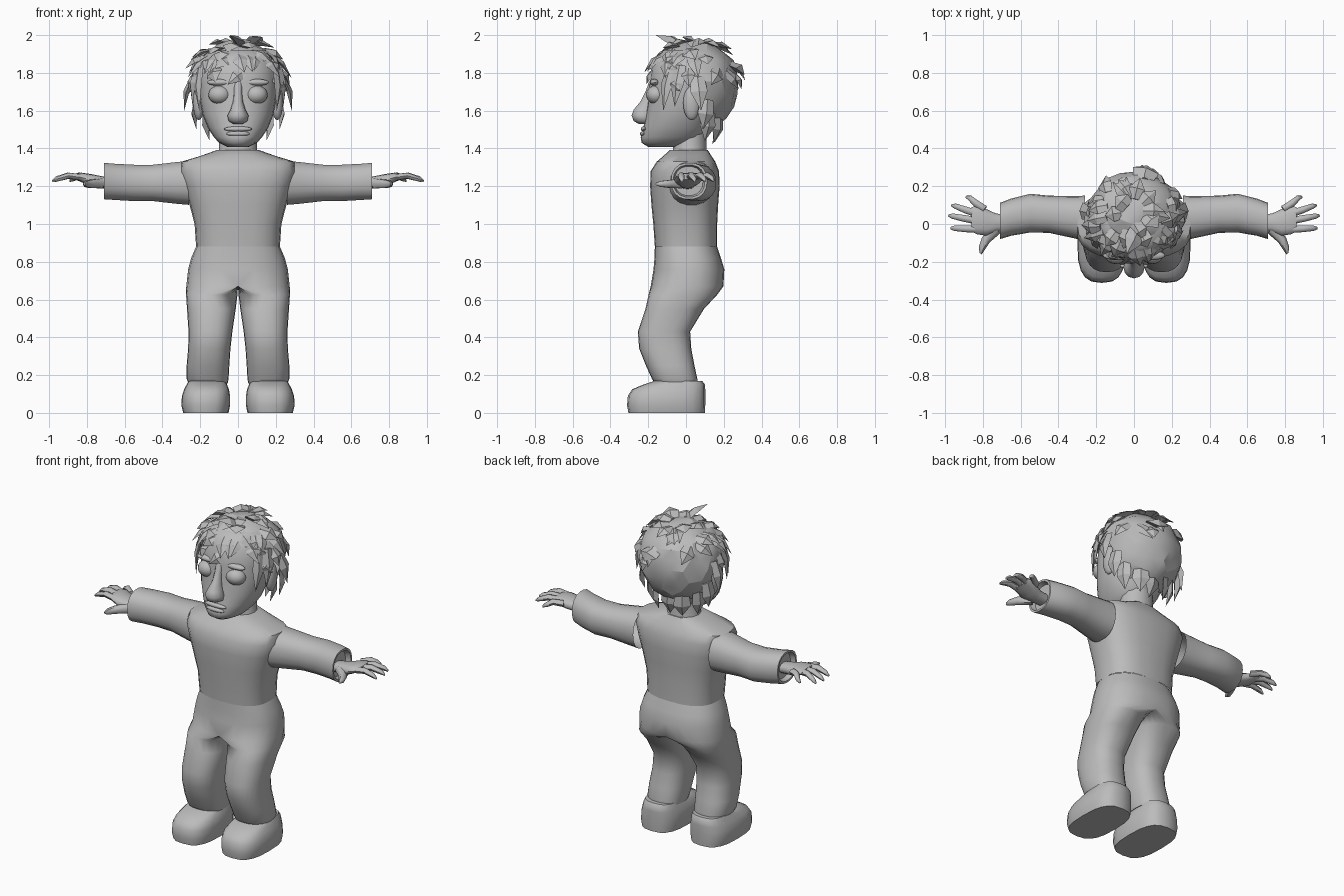
import bpy, bmesh, math, random
from mathutils import Vector

if "Cube" in bpy.data.objects:
    bpy.data.objects.remove(bpy.data.objects["Cube"])

random.seed(4)
GREY = bpy.data.materials.new("plain grey")
GREY.diffuse_color = (0.5, 0.5, 0.5, 1)
GREY.use_nodes = True
GREY.node_tree.nodes["Principled BSDF"].inputs["Base Color"].default_value = GREY.diffuse_color


def finish(name, bm, mirror=False, smooth=45):
    bmesh.ops.recalc_face_normals(bm, faces=bm.faces)
    me = bpy.data.meshes.new(name)
    bm.to_mesh(me)
    bm.free()
    me.materials.append(GREY)
    ob = bpy.data.objects.new(name, me)
    bpy.context.collection.objects.link(ob)
    if smooth:
        bpy.ops.object.select_all(action='DESELECT')
        ob.select_set(True)
        bpy.context.view_layer.objects.active = ob
        bpy.ops.object.shade_smooth_by_angle(angle=math.radians(smooth))
    if mirror:
        m = ob.modifiers.new("mirror", 'MIRROR')
        m.merge_threshold = 0.0005
    return ob


def loft(name, rings, axis='z', n=20, p=2.3, mirror=False, half=False, caps=(True, True), smooth=45):
    """Rings are (position, a0, a1, b0, b1); half clamps to x >= 0 for mirroring."""
    bm = bmesh.new()
    loops = []
    for t, a0, a1, b0, b1 in rings:
        loop = []
        for i in range(n):
            w = 2 * math.pi * i / n
            c, s = math.cos(w), math.sin(w)
            a = (a0 + a1) / 2 + (a1 - a0) / 2 * math.copysign(abs(c) ** (2 / p), c)
            b = (b0 + b1) / 2 + (b1 - b0) / 2 * math.copysign(abs(s) ** (2 / p), s)
            if half:
                a = max(a, 0)
            loop.append(bm.verts.new((a, b, t) if axis == 'z' else (t, a, b)))
        loops.append(loop)
    for lo, hi in zip(loops, loops[1:]):
        for i in range(n):
            j = (i + 1) % n
            q = (lo[i], lo[j], hi[j], hi[i])
            if not (half and all(v.co.x < 1e-5 for v in q)):
                bm.faces.new(q)
    if caps[0]:
        bm.faces.new(loops[0])
    if caps[1]:
        bm.faces.new(loops[-1])
    return finish(name, bm, mirror, smooth)


def ball(name, loc, size, mirror=False):
    bm = bmesh.new()
    bmesh.ops.create_uvsphere(bm, u_segments=16, v_segments=10, radius=1)
    for v in bm.verts:
        v.co = Vector(loc) + Vector(a * b for a, b in zip(v.co, size))
    return finish(name, bm, mirror)


def sym(rows):
    return [(z, -x, x, y0, y1) for z, x, y0, y1 in rows]


# trousers: each leg blends into half of the hips, then is mirrored
loft("trousers", [
    (.155, .055, .262, -.165, .06), (.18, .05, .272, -.18, .06),
    (.25, .046, .272, -.212, .045), (.34, .04, .264, -.248, .028),
    (.43, .03, .262, -.255, .022), (.55, .012, .27, -.215, .095),
    (.625, .003, .275, -.198, .165), (.67, -.274, .274, -.187, .198),
    (.76, -.264, .264, -.172, .203), (.82, -.248, .248, -.167, .185),
    (.88, -.222, .222, -.165, .165)],
    n=24, p=2.4, mirror=True, half=True, caps=(True, False), smooth=60)

# shoes
loft("shoe", [
    (0, .05, .29, -.305, .1), (.04, .042, .3, -.312, .102), (.09, .042, .297, -.308, .102),
    (.125, .048, .285, -.285, .102), (.15, .058, .272, -.225, .1), (.17, .065, .262, -.165, .085)],
    p=2.8, mirror=True)

# jumper body
loft("jumper_body", sym([
    (.88, .222, -.165, .165), (1.0, .23, -.173, .165), (1.1, .256, -.183, .17),
    (1.2, .285, -.19, .178), (1.28, .308, -.187, .175), (1.33, .3, -.155, .155),
    (1.36, .2, -.12, .135), (1.392, .11, -.085, .115)]), n=24, p=2.6, caps=(False, True))

# sleeves with a hollow cuff
loft("sleeve", [
    (.26, -.09, .15, 1.1, 1.335), (.32, -.075, .148, 1.105, 1.33), (.45, -.047, .15, 1.12, 1.315),
    (.55, -.045, .16, 1.12, 1.315), (.65, -.062, .135, 1.126, 1.32), (.71, -.08, .112, 1.13, 1.325),
    (.71, -.068, .1, 1.142, 1.313), (.68, -.06, .09, 1.15, 1.305)],
    axis='x', n=18, mirror=True, caps=(False, True))

# hands: palm, then tapered fingers and thumb
loft("palm", [
    (.67, -.035, .05, 1.185, 1.245), (.73, -.042, .055, 1.188, 1.255), (.78, -.062, .078, 1.2, 1.265),
    (.83, -.055, .095, 1.222, 1.272), (.86, -.04, .09, 1.235, 1.268)],
    axis='x', n=12, mirror=True)


def finger(name, pts, radii):
    bm = bmesh.new()
    d = (Vector(pts[-1]) - Vector(pts[0])).normalized()
    side = d.cross(Vector((0, 0, 1))).normalized()
    up = side.cross(d)
    loops = [[bm.verts.new(Vector(q) + r * (side * math.cos(k * math.pi / 3) + up * math.sin(k * math.pi / 3)))
              for k in range(6)] for q, r in zip(pts, radii)]
    for lo, hi in zip(loops, loops[1:]):
        for k in range(6):
            bm.faces.new((lo[k], lo[k - 1], hi[k - 1], hi[k]))
    bm.faces.new(loops[0])
    bm.faces.new(loops[-1])
    finish(name, bm, True, 60)


for i, (by, tx, ty) in enumerate([(.078, .89, .145), (.05, .967, .1), (.015, .983, .045), (-.028, .972, -.022)]):
    bx = .79 if i == 0 else .82
    finger("finger_%d" % (i + 1), [(bx, by, 1.245), ((bx + tx) / 2, (by + ty) / 2, 1.256),
                                   (tx - .02, ty * .9 + by * .1, 1.24), (tx, ty, 1.228)],
           (.02, .018, .014, .006))
finger("thumb", [(.73, -.03, 1.215), (.785, -.085, 1.212), (.807, -.13, 1.212), (.812, -.157, 1.212)],
       (.03, .024, .018, .007))

# neck and head
loft("neck", sym([(1.34, .125, -.09, .12), (1.39, .1, -.07, .11), (1.5, .1, -.075, .11)]), n=14, p=2)
loft("head", sym([
    (1.408, .055, -.2, -.02), (1.43, .1, -.235, .05), (1.46, .128, -.24, .09), (1.51, .16, -.226, .12),
    (1.58, .188, -.213, .14), (1.66, .202, -.2, .16), (1.75, .207, -.193, .19),
    (1.85, .2, -.18, .19), (1.92, .15, -.12, .16)]), n=24, p=2.15, smooth=60)
loft("nose", sym([
    (1.53, .025, -.25, -.18), (1.545, .05, -.277, -.17), (1.575, .056, -.288, -.17),
    (1.605, .04, -.277, -.17), (1.65, .026, -.24, -.16), (1.7, .022, -.215, -.16),
    (1.75, .025, -.196, -.15)]), n=12, p=2, smooth=70)
ball("upper_lip", (0, -.222, 1.503), (.075, .017, .014))
ball("lower_lip", (0, -.225, 1.478), (.062, .018, .014))
ball("eye", (.097, -.157, 1.684), (.06, .055, .05), True)
ball("brow_ridge", (.095, -.166, 1.75), (.07, .025, .018), True)
ball("ear", (.208, .03, 1.64), (.03, .045, .09), True)

# hair cap: faceted shell with the face and ears left open
C, R = Vector((0, .05, 1.755)), Vector((.245, .23, .215))


def on_cap(az, el, k=1.0):
    return C + k * Vector((R.x * math.sin(az) * math.cos(el), -R.y * math.cos(az) * math.cos(el), R.z * math.sin(el)))


bm = bmesh.new()
bmesh.ops.create_icosphere(bm, subdivisions=3, radius=1)
for v in bm.verts:
    low = 1.22 if v.co.z < 0 else 1
    v.co = C + Vector((v.co.x * R.x, v.co.y * R.y, v.co.z * R.z * low)) * random.uniform(.97, 1.04)
gone = []
for f in bm.faces:
    c = f.calc_center_median()
    if c.z < 1.53 or (c.z < 1.84 and c.y < -.08) or (c.z < 1.74 and c.y < .06):
        gone.append(f)
bmesh.ops.delete(bm, geom=gone, context='FACES')
finish("hair_cap", bm, smooth=20)

# hair tufts: flattened, bent spikes
tufts = bmesh.new()


def tuft(base, tip, w):
    base, tip = Vector(base), Vector(tip)
    out = (base - C).normalized()
    d = (tip - base).normalized()
    side = d.cross(out).normalized()
    up = side.cross(d)
    loops = []
    for t, k in ((0, .8), (.45, 1)):
        c = base.lerp(tip, t) + out * .03 * t
        loops.append([tufts.verts.new(c + q) for q in
                      (side * w * k, up * w * .35 * k, -side * w * k, -up * w * .35 * k)])
    end = tufts.verts.new((tip.x, tip.y, min(tip.z, 2.0)))
    for k in range(4):
        tufts.faces.new((loops[0][k], loops[0][k - 1], loops[1][k - 1], loops[1][k]))
        tufts.faces.new((loops[1][k], loops[1][k - 1], end))
    tufts.faces.new(loops[0])


U = random.uniform
# crown and back
for i in range(34):
    az, el = i * 2.4, math.radians(U(5, 80))
    tuft(on_cap(az, el, .97), on_cap(az + U(-.4, .4), el - U(.3, .5), U(1.08, 1.17)), U(.03, .05))
# fringe
for i in range(13):
    az = math.radians(-84 + 14 * i)
    base = on_cap(az, U(.62, .8), .98)
    tip = on_cap(az + U(-.25, .25), U(.0, .28), U(1.1, 1.22))
    tuft(base, tip, U(.03, .045))
# sideburns, tufts behind the ears, and nape
for s in (-1, 1):
    tuft((s * .2, -.08, 1.83), (s * .205, -.12, 1.6), .035)
    tuft((s * .22, -.03, 1.84), (s * .24, -.06, 1.62), .04)
    tuft((s * .24, .06, 1.78), (s * .285, .08, 1.6), .045)
    tuft((s * .22, .11, 1.66), (s * .22, .09, 1.5), .045)
    tuft((s * .17, .12, 1.6), (s * .15, .1, 1.44), .045)
    tuft((s * .09, .17, 1.58), (s * .08, .15, 1.43), .05)
tuft((0, .17, 1.58), (.01, .14, 1.42), .05)
tuft((.05, .24, 1.84), (.07, .31, 1.79), .07)
tuft((.02, -.02, 1.94), (-.04, -.16, 2.0), .05)
tuft((.06, .05, 1.95), (.13, -.02, 1.99), .05)
finish("hair_tufts", tufts, smooth=20)
